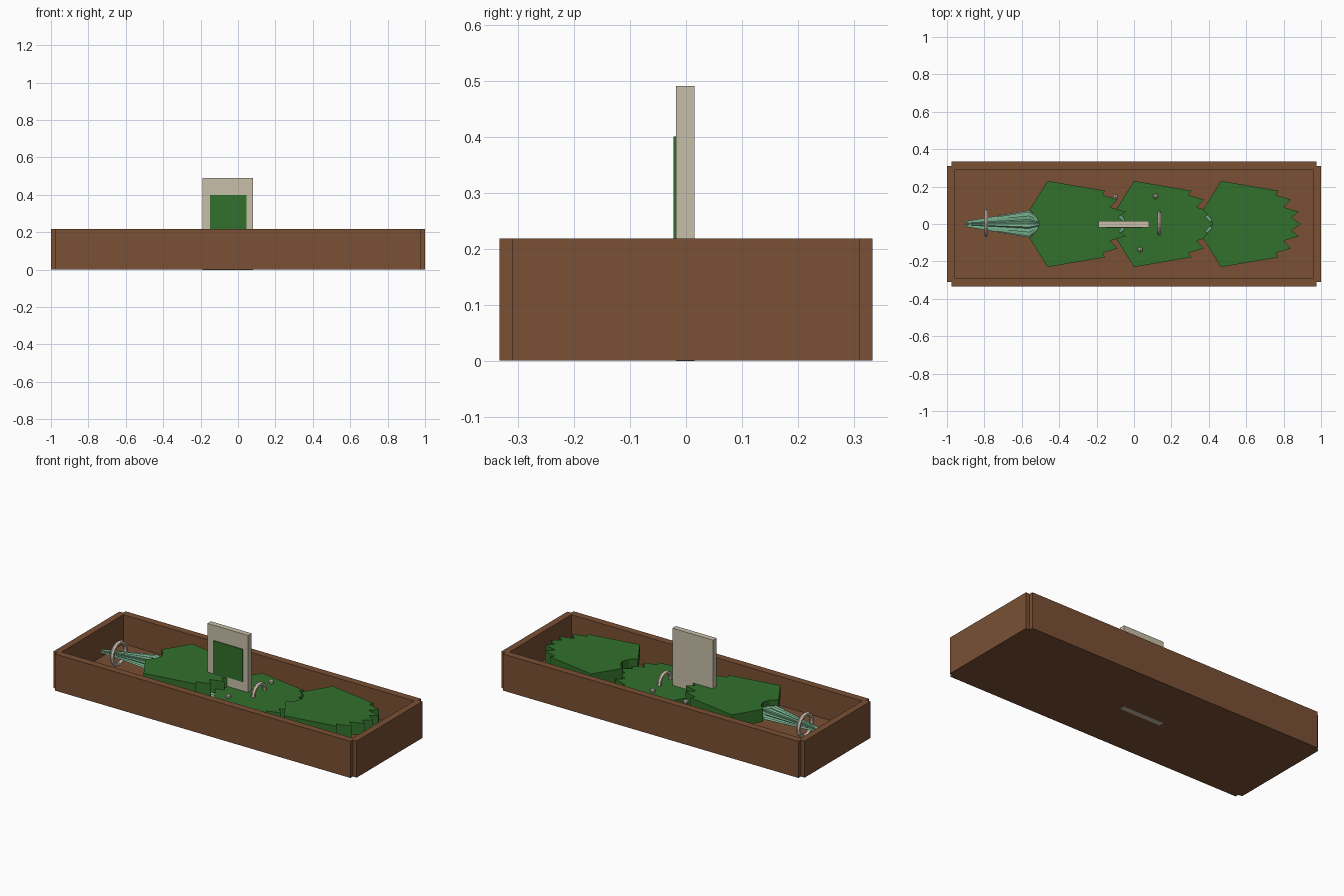
import bpy, bmesh, math
from mathutils import Vector

if "Cube" in bpy.data.objects:
    bpy.data.objects.remove(bpy.data.objects["Cube"])


def material(name, rgb):
    m = bpy.data.materials.new(name)
    lin = [(c / 255 / 12.92) if c < 11 else ((c / 255 + 0.055) / 1.055) ** 2.4 for c in rgb]
    m.diffuse_color = (*lin, 1)
    m.use_nodes = True
    m.node_tree.nodes["Principled BSDF"].inputs["Base Color"].default_value = m.diffuse_color
    return m


BROWN = material("brown wood", (122, 80, 52))
GREEN = material("leaf green", (50, 112, 44))
SAGE = material("pale stem green", (116, 172, 138))
CREAM = material("cream board", (200, 191, 168))
BONE = material("pale ring", (208, 194, 178))


def make(name, bm, mat):
    bmesh.ops.recalc_face_normals(bm, faces=bm.faces)
    me = bpy.data.meshes.new(name)
    bm.to_mesh(me)
    bm.free()
    me.materials.append(mat)
    ob = bpy.data.objects.new(name, me)
    bpy.context.collection.objects.link(ob)
    return ob


def prism(name, outline, z0, z1, mat):
    bm = bmesh.new()
    face = bm.faces.new([bm.verts.new((x, y, z0)) for x, y in outline])
    ext = bmesh.ops.extrude_face_region(bm, geom=[face])
    bmesh.ops.translate(bm, vec=(0, 0, z1 - z0),
                        verts=[v for v in ext["geom"] if isinstance(v, bmesh.types.BMVert)])
    return make(name, bm, mat)


def box(name, x0, x1, y0, y1, z0, z1, mat):
    return prism(name, [(x0, y0), (x1, y0), (x1, y1), (x0, y1)], z0, z1, mat)


# Tray: floor with four walls, notched at the corners
H = 0.218
box("tray_floor", -0.965, 0.965, -0.30, 0.30, 0, 0.045, BROWN)
for s, side in ((-1, "front"), (1, "back")):
    y0, y1 = sorted((s * 0.29, s * 0.333))
    box(side + "_wall", -0.975, 0.975, y0, y1, 0, H, BROWN)
for s, side in ((-1, "left"), (1, "right")):
    x0, x1 = sorted((s * 0.96, s))
    box(side + "_wall", x0, x1, -0.31, 0.31, 0, H, BROWN)

# Upright sign with a thin green panel on its front
box("sign_board", -0.19, 0.08, -0.018, 0.015, -0.001, 0.49, CREAM)
box("sign_panel", -0.15, 0.045, -0.0225, -0.018, 0.205, 0.40, GREEN)

# Leaf half outline, measured from the widest point: hollow base, shoulder, toothed end
HALF = [(-0.045, 0), (-0.06, 0.04), (-0.097, 0.075), (0, 0.23), (0.308, 0.178),
        (0.292, 0.155), (0.375, 0.13), (0.335, 0.09), (0.417, 0.065), (0.377, 0.035),
        (0.427, 0)]
OUTLINE = HALF + [(x, -y) for x, y in HALF[-2:0:-1]]


def stem(name, x, z):
    """Ridged cone that widens from the tip to the leaf base."""
    n = 28
    bm = bmesh.new()
    rings = []
    for dx, dz, ry, rz in ((-0.437, 0.13, 0.015, 0.008), (-0.10, 0.152, 0.072, 0.035),
                           (-0.045, 0.152, 0.03, 0.02)):
        ring = []
        for i in range(n):
            a = 2 * math.pi * i / n
            k = 1 if i % 2 == 0 else 0.78
            ring.append(bm.verts.new((x + dx, ry * k * math.cos(a), z + dz + rz * k * math.sin(a))))
        rings.append(ring)
    for r0, r1 in zip(rings, rings[1:]):
        for i in range(n):
            j = (i + 1) % n
            bm.faces.new((r0[i], r0[j], r1[j], r1[i]))
    bm.faces.new(rings[0])
    bm.faces.new(rings[-1])
    make(name, bm, SAGE)


# Three leaves in a row, the middle one lying lower
for i, (x, dz) in enumerate(((-0.462, 0), (0.0, -0.05), (0.465, -0.004))):
    prism(f"leaf_{i + 1}", [(x + px, py) for px, py in OUTLINE], 0.125 + dz, 0.2 + dz, GREEN)
    stem(f"leaf_stem_{i + 1}", x, min(dz, -0.05 if i else 0))


# Rings standing across the leaves
def ring(name, x, y, z, r, tube):
    bpy.ops.mesh.primitive_torus_add(major_segments=16, minor_segments=6, major_radius=r,
                                     minor_radius=tube, location=(x, y, z),
                                     rotation=(0, math.pi / 2, 0))
    ob = bpy.context.object
    ob.name = name
    ob.data.materials.append(BONE)


ring("stem_ring", -0.79, 0.005, 0.142, 0.063, 0.012)
ring("leaf_ring", 0.135, 0.005, 0.152, 0.054, 0.012)

# Small pebbles
for i, loc in enumerate(((-0.10, 0.145, 0.15), (0.115, 0.148, 0.16), (0.033, -0.137, 0.16))):
    bm = bmesh.new()
    bmesh.ops.create_icosphere(bm, subdivisions=1, radius=0.016)
    bmesh.ops.translate(bm, vec=Vector(loc), verts=bm.verts)
    make(f"pebble_{i + 1}", bm, BONE)
